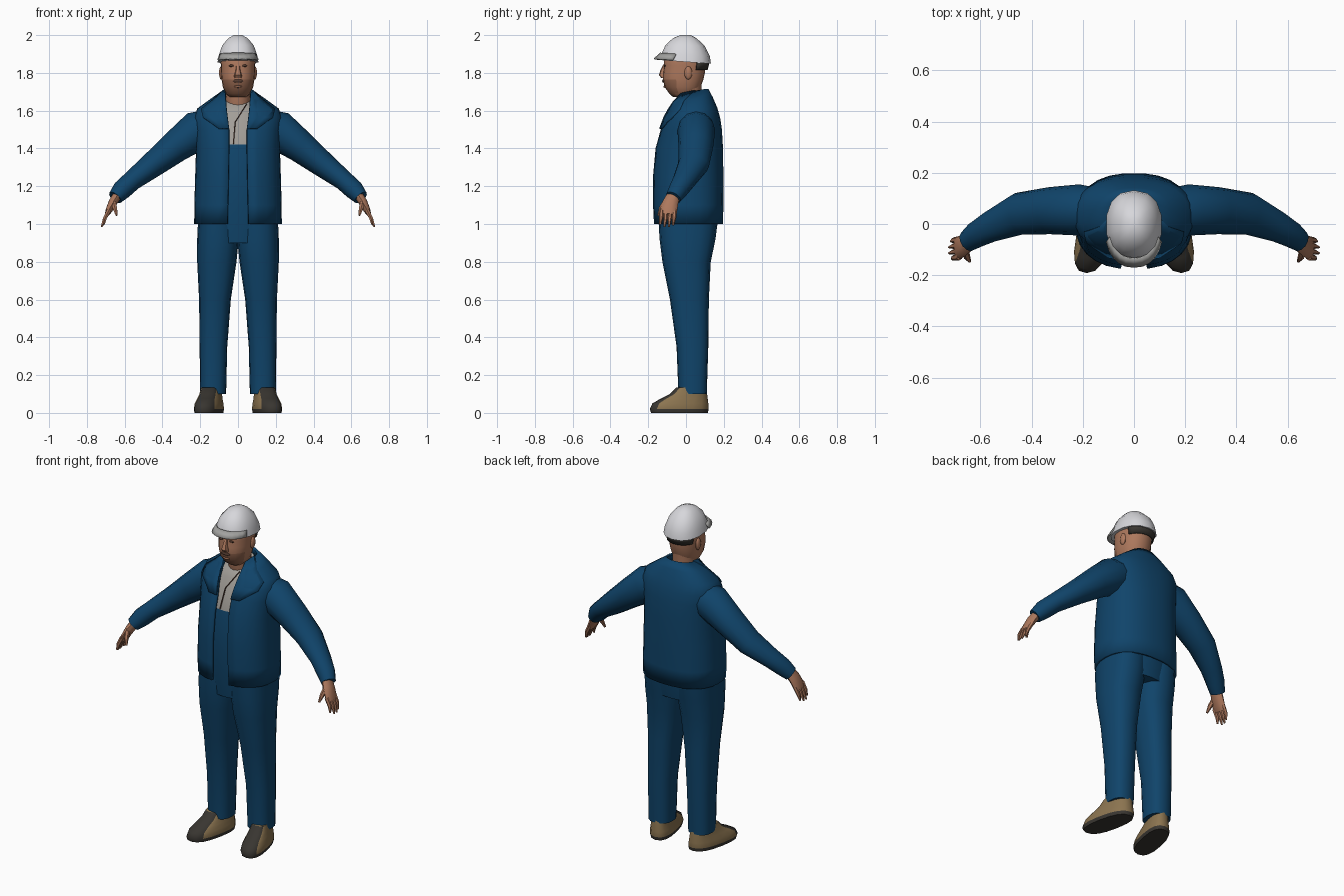
import bpy
import bmesh
from math import sin, cos, asin, pi, radians, copysign
from mathutils import Vector

cube = bpy.data.objects.get("Cube")
if cube:
    bpy.data.objects.remove(cube, do_unlink=True)


def make_material(name, red, green, blue):
    mat = bpy.data.materials.new(name)
    mat.use_nodes = True
    color = (red, green, blue, 1)
    mat.diffuse_color = color
    mat.node_tree.nodes["Principled BSDF"].inputs["Base Color"].default_value = color
    return mat


blue_cloth = make_material("blue cloth", .005, .058, .145)
skin = make_material("skin", .42, .19, .11)
stubble = make_material("stubble skin", .29, .13, .075)
shirt_grey = make_material("shirt grey", .36, .34, .31)
helmet_white = make_material("helmet white", .68, .68, .71)
peak_grey = make_material("peak grey", .36, .36, .35)
tan_leather = make_material("tan leather", .26, .175, .08)
dark_rubber = make_material("dark rubber", .04, .036, .03)
dark_hair = make_material("dark brown", .09, .045, .03)


def signed_power(value, power):
    return copysign(abs(value) ** power, value)


def ring(z, front, back, half, p=2.4, n=16, start=0, end=2 * pi, closed=True, tilt=0, cx=0, shear=0):
    """Horizontal superellipse; the angle runs from the front round the left side."""
    points = []
    for i in range(n):
        t = start + (end - start) * i / (n if closed else n - 1)
        y = (front + back) / 2 - (back - front) / 2 * signed_power(cos(t), 2 / p)
        x = cx + half * signed_power(sin(t), 2 / p) + shear * y
        points.append(Vector((x, y, z + tilt * y)))
    return points


def tube_rows(path, side=1, n=10, p=2):
    """Rings across a path of (x, y, z, radius along y, radius across)."""
    centers = [Vector((side * a, b, c)) for a, b, c, _, _ in path]
    rows = []
    for i, center in enumerate(centers):
        tangent = (centers[min(i + 1, len(centers) - 1)] - centers[max(i - 1, 0)]).normalized()
        u = Vector((0, 1, 0))
        u = (u - tangent * u.dot(tangent)).normalized()
        v = tangent.cross(u)
        ru, rv = path[i][3:]
        angles = [2 * pi * k / n for k in range(n)]
        rows.append([center + u * ru * signed_power(cos(t), 2 / p)
                     + v * rv * signed_power(sin(t), 2 / p) for t in angles])
    return rows


def loft(name, rows, mats, closed=True, rule=None, thick=0, sharp=50):
    """Skin the rows; sheets get thickness, closed lofts get end caps."""
    bm = bmesh.new()
    grid = [[bm.verts.new(point) for point in row] for row in rows]
    n = len(rows[0])
    for low, high in zip(grid, grid[1:]):
        for i in range(n if closed else n - 1):
            j = (i + 1) % n
            bm.faces.new((low[i], low[j], high[j], high[i]))
    if closed:
        bm.faces.new(grid[0])
        bm.faces.new(grid[-1])
    bmesh.ops.recalc_face_normals(bm, faces=bm.faces)
    if rule:
        for face in bm.faces:
            face.material_index = rule(face.calc_center_median(), face.normal)
    mesh = bpy.data.meshes.new(name)
    bm.to_mesh(mesh)
    bm.free()
    for mat in mats:
        mesh.materials.append(mat)
    mesh.shade_smooth()
    mesh.set_sharp_from_angle(angle=radians(sharp))
    obj = bpy.data.objects.new(name, mesh)
    bpy.context.collection.objects.link(obj)
    if thick:
        solid = obj.modifiers.new("thickness", "SOLIDIFY")
        solid.thickness = thick
        solid.offset = 0
    return obj


def ellipsoid(name, center, size, mat):
    rows = [ring(center[2] + size[2] * sin(a), center[1] - size[1] * cos(a),
                 center[1] + size[1] * cos(a), size[0] * cos(a), 2, 10, cx=center[0])
            for a in (radians(d) for d in range(-80, 81, 20))]
    return loft(name, rows, [mat])


# Overalls bib and shirt in one inner body, coloured by height
inner = [(.9, -.13, .15, .19, 0), (1.02, -.145, .17, .2, 0), (1.2, -.152, .172, .2, 0),
         (1.42, -.135, .17, .19, 0), (1.5, -.108, .16, .18, 0),
         (1.6, -.068, .135, .13, .1), (1.65, -.04, .1, .07, .4)]
loft("shirt_and_bib", [ring(z, f, b, h, tilt=t) for z, f, b, h, t in inner],
     [blue_cloth, shirt_grey], rule=lambda c, n: int(c.z > 1.42))
loft("shirt_placket", tube_rows([(.045, -.05, 1.635, .004, .003), (-.015, -.098, 1.54, .004, .003),
                                 (-.025, -.136, 1.425, .004, .003)], n=6), [dark_hair])

# Open jacket: height, front, back, half width, half opening, tilt
jacket = [(1.0, -.165, .19, .225, .055, 0), (1.1, -.17, .192, .224, .053, 0),
          (1.25, -.17, .192, .22, .05, 0), (1.4, -.156, .19, .215, .047, 0),
          (1.5, -.128, .184, .222, .047, 0), (1.56, -.106, .175, .228, .055, 0),
          (1.605, -.085, .16, .21, .06, .05), (1.65, -.062, .135, .14, .064, .15),
          (1.69, -.04, .112, .08, .066, .2)]


def jacket_row(z, front, back, half, gap, tilt):
    p = 2.4
    edge = asin((gap / half) ** (p / 2))
    return ring(z, front, back, half, p, 26, edge, 2 * pi - edge, False, tilt)


jacket_rows = [jacket_row(*row) for row in jacket]
loft("jacket", jacket_rows, [blue_cloth], closed=False, thick=.014)

# Lapels lie on the jacket edge, widest in the middle
for side, label in ((1, "left"), (-1, "right")):
    rows = []
    for row, width in zip(jacket_rows[4:], (1, 3, 4, 4, 5)):
        strip = row[:6] if side > 0 else row[::-1][:6]
        outer = strip[width]
        rows.append([strip[0].lerp(outer, k / 3) + Vector((0, -.012, .004)) for k in range(4)])
    loft(label + "_lapel", rows, [blue_cloth], closed=False, thick=.008)

for side, label in ((1, "left"), (-1, "right")):
    # Trouser leg
    leg = [(.132, .035, .1, .075, .069), (.13, .034, .35, .084, .073), (.122, .018, .6, .103, .084),
           (.112, .003, .8, .128, .104), (.106, .008, .92, .148, .11), (.104, .012, 1.03, .158, .107)]
    rows = [ring(z, y - ry, y + ry, rx, 2.5, 16, cx=side * x) for x, y, z, ry, rx in leg]
    loft(label + "_trouser_leg", rows, [blue_cloth])

    # Sleeve
    sleeve = [(.14, .05, 1.52, .09, .09), (.215, .055, 1.495, .1, .105), (.33, .052, 1.41, .092, .085),
              (.45, .04, 1.315, .083, .068), (.56, -.01, 1.23, .062, .053), (.615, -.042, 1.18, .052, .052),
              (.65, -.067, 1.14, .043, .04)]
    loft(label + "_sleeve", tube_rows(sleeve, side, 12), [blue_cloth])

    # Hand: palm, four fingers and a thumb
    palm = [(.63, -.06, 1.165, .032, .026), (.662, -.082, 1.115, .042, .024),
            (.682, -.092, 1.075, .046, .019), (.694, -.095, 1.05, .04, .012)]
    loft(label + "_palm", tube_rows(palm, side), [skin])
    for k in range(4):
        y = -.06 - .023 * k
        drop = (.008, 0, 0, .012)[k]
        finger = [(.682, y, 1.075, .013, .013), (.705, y - .003, 1.03, .011, .011),
                  (.722 - drop, y - .008, .985 + drop, .005, .005)]
        loft(label + "_finger_" + "abcd"[k], tube_rows(finger, side, 6), [skin])
    thumb = [(.66, -.105, 1.12, .016, .014), (.652, -.13, 1.085, .013, .013), (.642, -.146, 1.045, .006, .006)]
    loft(label + "_thumb", tube_rows(thumb, side, 6), [skin])

    # Shoe with dark sole, toe edge and lacing
    shoe = [(0, -.185, .115, .066), (.02, -.192, .12, .07), (.05, -.178, .118, .066),
            (.075, -.135, .115, .059), (.1, -.085, .112, .054), (.135, -.05, .105, .05)]
    rows = [ring(z, f, b, h, 2.5, 16, cx=side * .147, shear=side * -.2) for z, f, b, h in shoe]

    def shoe_rule(c, n, middle=side * .147, shear=side * -.2):
        across = abs(c.x - middle - shear * c.y)
        lacing = c.z > .06 and c.y < -.04 and across < .04
        toe = c.y < -.13 and c.z < .04
        return int(c.z < .015 or lacing or toe)

    loft(label + "_shoe", rows, [tan_leather, dark_rubber], rule=shoe_rule)

    # Ear and eye
    ellipsoid(label + "_ear", (side * .089, .012, 1.8), (.012, .021, .035), skin)
    ellipsoid(label + "_eye", (side * .036, -.113, 1.838), (.015, .004, .006), dark_hair)

# Neck and head
neck = [(1.56, -.03, .07, .06), (1.64, -.044, .08, .063), (1.7, -.055, .08, .066), (1.76, -.05, .085, .07)]
loft("neck", [ring(*row, p=2) for row in neck], [skin])
head = [(1.672, -.068, .03, .045), (1.69, -.088, .06, .064), (1.725, -.113, .078, .08),
        (1.765, -.122, .092, .087), (1.8, -.121, .1, .09), (1.84, -.116, .104, .091),
        (1.88, -.117, .104, .093), (1.92, -.09, .09, .08)]
loft("head", [ring(*row, p=2.2, n=20) for row in head], [skin, stubble],
     rule=lambda c, n: int(c.z < 1.765 and c.y < -.055))
nose = [(1.772, -.13, -.1, .02), (1.788, -.143, -.1, .02), (1.81, -.137, -.1, .013), (1.845, -.12, -.1, .009)]
loft("nose", [ring(*row, n=8) for row in nose], [skin])
ellipsoid("moustache", (0, -.119, 1.757), (.03, .007, .009), dark_hair)
ellipsoid("mouth", (0, -.113, 1.727), (.024, .007, .006), stubble)

# Hard hat shell, front peak and rear headband
shell = [(1.858, -.138, .132, .11), (1.895, -.13, .126, .103), (1.945, -.108, .1, .085),
         (1.984, -.068, .056, .052), (2.0, -.03, .025, .022)]
loft("helmet_shell", [ring(z, f, b, h, 2.3, 14, tilt=-.07 * (2 - z) / .14) for z, f, b, h in shell],
     [helmet_white], sharp=40)
reach = radians(72)
peak = [(1.896, -.134, .126, .098), (1.863, -.168, .14, .111)]
loft("helmet_peak", [ring(*row, p=2.3, n=11, start=-reach, end=reach, closed=False, tilt=-.06) for row in peak],
     [peak_grey], closed=False, thick=.008)
band = [(1.815, -.1, .11, .089), (1.865, -.11, .123, .1)]
loft("helmet_headband", [ring(*row, p=2.2, n=11, start=radians(115), end=radians(245), closed=False)
                         for row in band], [dark_rubber], closed=False, thick=.008)
